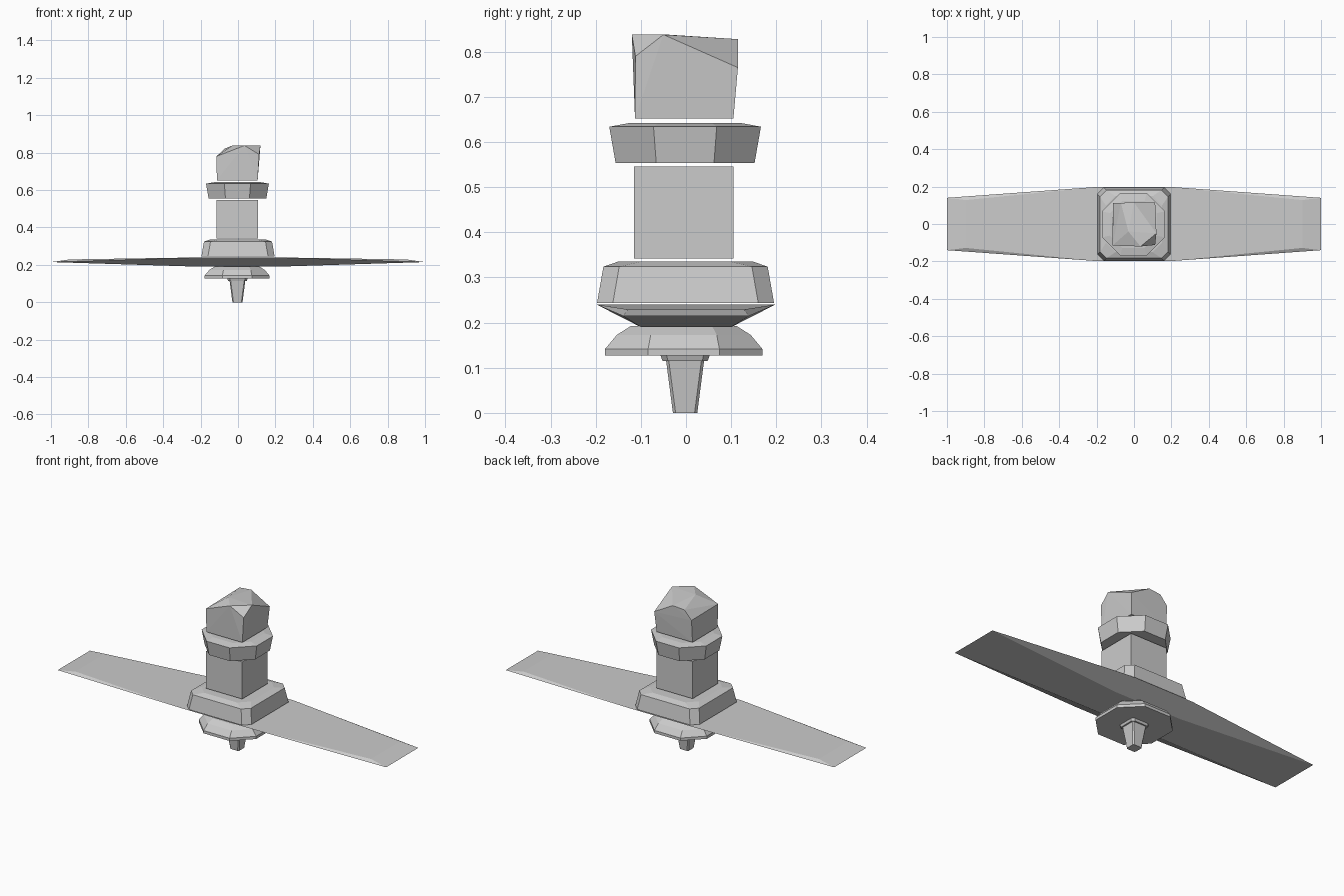
import bpy, bmesh

if "Cube" in bpy.data.objects:
    bpy.data.objects.remove(bpy.data.objects["Cube"])


def finish(name, bm):
    bmesh.ops.recalc_face_normals(bm, faces=bm.faces)
    mesh = bpy.data.meshes.new(name)
    bm.to_mesh(mesh)
    bm.free()
    obj = bpy.data.objects.new(name, mesh)
    bpy.context.collection.objects.link(obj)
    return obj


def stack(name, levels, x=0.0, y=0.0):
    """Loft square sections with clipped corners: (z, half width, corner cut)."""
    bm = bmesh.new()
    rings = []
    for z, h, c in levels:
        k = h - c
        if all(l[2] == 0 for l in levels):
            pts = [(h, h), (-h, h), (-h, -h), (h, -h)]
        else:
            pts = [(h, -k), (h, k), (k, h), (-k, h),
                   (-h, k), (-h, -k), (-k, -h), (k, -h)]
        rings.append([bm.verts.new((x + px, y + py, z)) for px, py in pts])
    for a, b in zip(rings, rings[1:]):
        for i in range(len(a)):
            j = (i + 1) % len(a)
            bm.faces.new((a[i], a[j], b[j], b[i]))
    bm.faces.new(rings[0])
    bm.faces.new(rings[-1])
    return finish(name, bm)


def hull(name, points):
    bm = bmesh.new()
    for p in points:
        bm.verts.new(p)
    res = bmesh.ops.convex_hull(bm, input=bm.verts)
    junk = {g for g in res["geom_interior"] + res["geom_unused"]
            if isinstance(g, bmesh.types.BMVert)}
    bmesh.ops.delete(bm, geom=list(junk), context='VERTS')
    bmesh.ops.dissolve_limit(bm, angle_limit=0.01, verts=bm.verts, edges=bm.edges)
    return finish(name, bm)


# Bottom peg with its thin collar
stack("peg", [(0.0, 0.027, 0.006), (0.115, 0.042, 0.006)], -0.003, -0.002)
stack("peg_collar", [(0.115, 0.05, 0.012), (0.132, 0.056, 0.014)], -0.003, -0.002)

# Faceted flange under the blade
stack("lower_flange", [(0.127, 0.174, 0.095), (0.142, 0.174, 0.095),
                       (0.173, 0.148, 0.075), (0.192, 0.118, 0.055)], -0.005, -0.005)

# Long tapered blade, mirrored on both axes
quarter = [(1.0, 0.14, 0.215), (0.9, 0.128, 0.229),
           (0.2, 0.198, 0.24), (0.2, 0.1, 0.19)]
hull("blade", [(sx * px, sy * py, pz) for px, py, pz in quarter
               for sx in (1, -1) for sy in (1, -1)])

# Block on top of the blade
stack("base_block", [(0.244, 0.196, 0.035), (0.324, 0.182, 0.035),
                     (0.335, 0.15, 0.05)], 0.0, -0.001)

# Square shaft
stack("shaft", [(0.342, 0.11, 0), (0.546, 0.11, 0)], -0.004, -0.005)

# Octagonal ring
stack("upper_ring", [(0.554, 0.154, 0.09), (0.634, 0.168, 0.098),
                     (0.642, 0.125, 0.065)], -0.003, -0.002)

# Rough-cut head with sloping facets
base = [(x, y, 0.652) for x in (-0.113, 0.105) for y in (-0.113, 0.105)]
crown = [(-0.115, -0.115, 0.78), (-0.112, 0.112, 0.775), (0.113, 0.115, 0.765),
         (-0.07, 0.113, 0.822), (0.0, 0.115, 0.828), (0.12, -0.05, 0.838),
         (0.035, -0.12, 0.838), (0.113, -0.112, 0.79), (-0.03, -0.04, 0.838)]
hull("head", base + crown)
